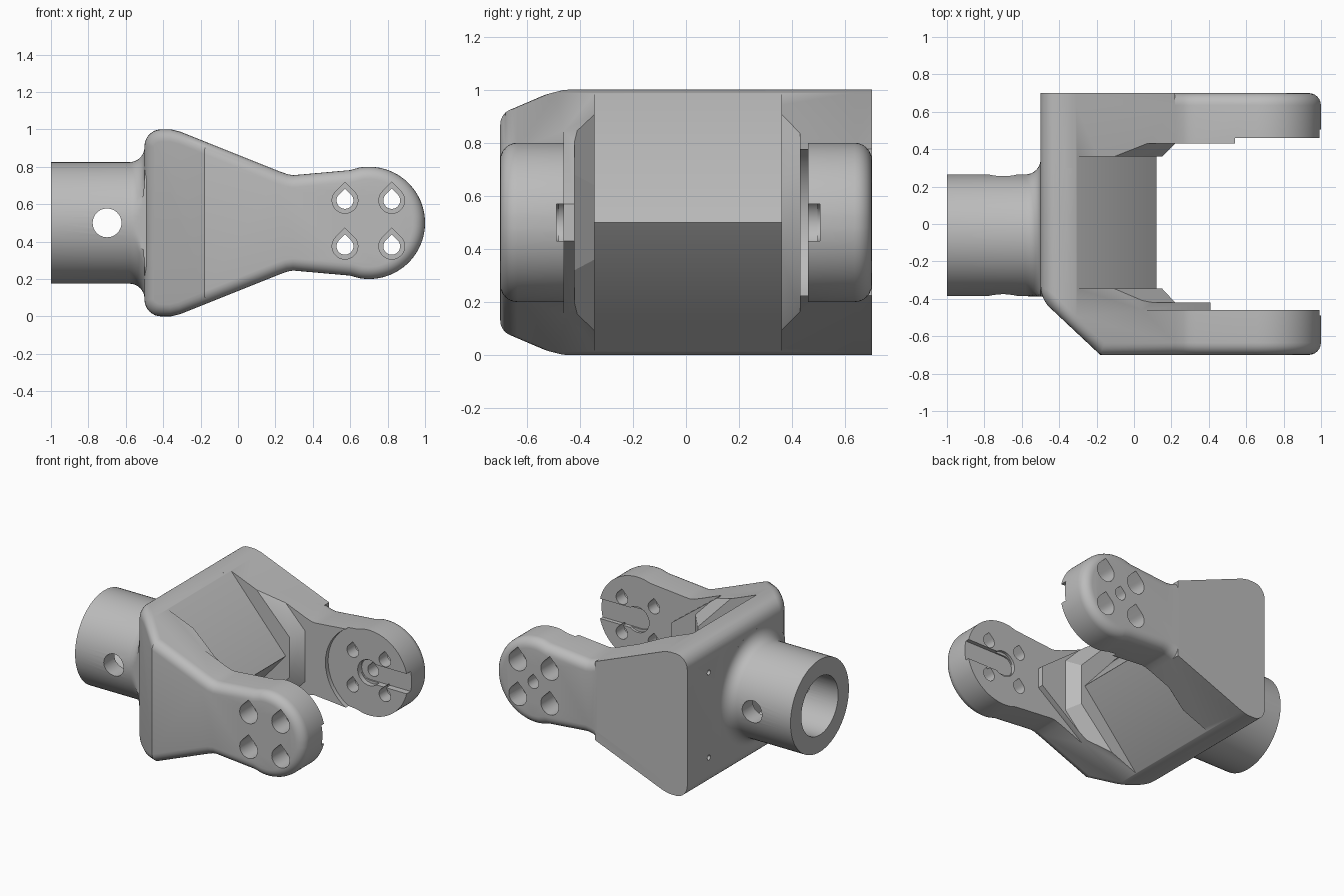
import bpy, bmesh
from math import sin, cos, pi, radians
from mathutils import Matrix

if "Cube" in bpy.data.objects:
    bpy.data.objects.remove(bpy.data.objects["Cube"], do_unlink=True)

MID = 0.5  # height of the symmetry plane

grey = bpy.data.materials.new("machined grey")
grey.use_nodes = True
grey.diffuse_color = (0.5, 0.5, 0.5, 1)
grey.node_tree.nodes["Principled BSDF"].inputs["Base Color"].default_value = (0.5, 0.5, 0.5, 1)


def to_object(name, bm):
    bmesh.ops.recalc_face_normals(bm, faces=bm.faces)
    mesh = bpy.data.meshes.new(name)
    bm.to_mesh(mesh)
    bm.free()
    mesh.materials.append(grey)
    ob = bpy.data.objects.new(name, mesh)
    bpy.context.collection.objects.link(ob)
    return ob


def loft(sections):
    """Solid through (x, z) outlines placed at successive y values."""
    bm = bmesh.new()
    rings = [[bm.verts.new((x, y, z)) for x, z in pts] for pts, y in sections]
    n = len(rings[0])
    for a, b in zip(rings, rings[1:]):
        for i in range(n):
            j = (i + 1) % n
            bm.faces.new((a[i], a[j], b[j], b[i]))
    bm.faces.new(rings[0])
    bm.faces.new(rings[-1])
    bmesh.ops.recalc_face_normals(bm, faces=bm.faces)
    return bm


def prism(name, pts, y0, y1):
    return to_object(name, loft([(pts, y0), (pts, y1)]))


def arc(cx, cz, r, a0, a1, n):
    return [(cx + r * cos(radians(a0 + (a1 - a0) * i / n)),
             cz + r * sin(radians(a0 + (a1 - a0) * i / n))) for i in range(n + 1)]


def circle(cx, cz, r, n=48):
    return arc(cx, cz, r, 0, 360, n)[:-1]


def teardrop(cx, cz, r):
    return arc(cx, cz, r, 135, 405, 24) + [(cx, cz + r * 1.414)]


def mirrored(upper):
    """Close an upper half outline with its reflection below the middle."""
    return upper + [(x, 2 * MID - z) for x, z in reversed(upper)]


def spin(name, profile, n=64):
    """Revolve (x, radius) points about the socket axis."""
    bm = bmesh.new()
    rings = [[bm.verts.new((x, -0.06 + r * cos(2 * pi * i / n), MID + r * sin(2 * pi * i / n)))
              for i in range(n)] for x, r in profile]
    for a, b in zip(rings, rings[1:]):
        for i in range(n):
            j = (i + 1) % n
            bm.faces.new((a[i], a[j], b[j], b[i]))
    bm.faces.new(rings[0])
    bm.faces.new(rings[-1])
    return to_object(name, bm)


def combine(target, tool, op):
    mod = target.modifiers.new("join", "BOOLEAN")
    mod.operation, mod.solver, mod.object = op, "EXACT", tool
    tool.hide_render = True
    with bpy.context.temp_override(object=target, active_object=target):
        bpy.ops.object.modifier_apply(modifier=mod.name)
    bpy.data.objects.remove(tool, do_unlink=True)


# Side outline shared by the base block and both arms
shoulder = arc(-0.41, 0.91, 0.09, 180, 90, 8) + [(-0.36, 1.0), (-0.31, 0.988), (0.22, 0.776)]
tip = [(0.265, 0.76), (0.295, 0.755), (0.33, 0.758), (0.6, 0.782)] + arc(0.7, MID, 0.3, 100, 4, 28)
bm = loft([(mirrored(shoulder + tip), -0.7), (mirrored(shoulder + tip), 0.7)])

# Slanted front corner of the base block
cut = bmesh.ops.bisect_plane(bm, geom=bm.verts[:] + bm.edges[:] + bm.faces[:],
                             plane_co=(-0.5, -0.4, 0), plane_no=(-0.30, -0.32, 0), clear_outer=True)
rim = [e for e in cut["geom_cut"] if isinstance(e, bmesh.types.BMEdge)]
bmesh.ops.edgeloop_fill(bm, edges=rim)
bmesh.ops.recalc_face_normals(bm, faces=bm.faces)

# Rounded outer rims
outer = {f for f in bm.faces if abs(f.normal.y) > 0.5}
rims = [e for e in bm.edges if sum(f in outer for f in e.link_faces) == 1]
bmesh.ops.bevel(bm, geom=rims, offset=0.065, offset_type="OFFSET", segments=6,
                profile=0.5, affect="EDGES", clamp_overlap=False)
fork = to_object("fork_bracket", bm)

# Sharp-edged rear plate
combine(fork, prism("rear_plate", mirrored(shoulder), 0.3, 0.7), "UNION")

# Void between the arms, leaving a ridge-shaped web
far = [(1.2, 1.18), (1.2, MID)]


def void(upper):
    """Outline open to the right, following the given upper edge."""
    return mirrored([(1.2, 1.18)] + upper)


web = void([(-0.475, 1.18), (0.12, MID + 0.0005)])
combine(fork, prism("web_cutter", web, -0.345, 0.36), "DIFFERENCE")

# Chamfered thick pads where the arms leave the web
pad_in = void([(-0.37, 1.18), (0.15, 0.64)])
pad_out = void([(-0.26, 1.18), (0.22, 0.68)])
pads = loft([(pad_out, -0.42), (pad_in, -0.345), (pad_in, 0.36), (pad_out, 0.43)])
combine(fork, to_object("pad_cutter", pads), "DIFFERENCE")

# Thinner inner faces near the arm tips
thin = void([(-0.29, 1.1), (0.41, 0.57)])
combine(fork, prism("front_recess", thin, -0.46, 0), "DIFFERENCE")
combine(fork, prism("rear_recess", circle(0.7, MID, 0.32), 0, 0.46), "DIFFERENCE")

# Horn slots, open at the tips
for side, depth in ((-1, 0.488), (1, 0.505)):
    slot = arc(0.68, MID, 0.07, 90, 270, 16) + [(1.2, 0.43), (1.2, 0.57)]
    combine(fork, prism("slot", slot, side * 0.1, side * depth), "DIFFERENCE")
    hub = circle(0.7, MID, 0.09, 32)
    combine(fork, prism("hub", hub, side * 0.1, side * (depth - 0.01)), "DIFFERENCE")

# Teardrop screw holes with outer counterbores
for x in (0.572, 0.822):
    for z in (0.375, 0.62):
        combine(fork, prism("screw_hole", teardrop(x, z, 0.045), -1, 1), "DIFFERENCE")
        for side in (-1, 1):
            bore = prism("counterbore", teardrop(x, z, 0.069), side * 0.55, side * 0.8)
            combine(fork, bore, "DIFFERENCE")
combine(fork, prism("centre_hole", teardrop(0.7, MID, 0.042), 0.2, 0.8), "DIFFERENCE")

# Tube socket with a flared root, flattened on the front side
flare = [(x, r - MID) for x, r in arc(-0.58, 0.905, 0.08, 270, 360, 8)]
tube = spin("tube_socket", [(-1, 0.325)] + flare + [(-0.45, 0.405)])
for v in tube.data.vertices:
    v.co.y = max(v.co.y, -0.387)
combine(fork, tube, "UNION")
combine(fork, spin("tube_bore", [(-1.1, 0.205), (-0.5, 0.205)]), "DIFFERENCE")
combine(fork, prism("cross_hole", circle(-0.7, MID, 0.077), -0.8, 0.8), "DIFFERENCE")

# Pin holes in the back of the block
for z in (0.2, 0.8):
    bm = bmesh.new()
    place = Matrix.Translation((-0.5, 0.46, z)) @ Matrix.Rotation(pi / 2, 4, "Y")
    bmesh.ops.create_cone(bm, cap_ends=True, segments=16, radius1=0.018, radius2=0.018,
                          depth=0.2, matrix=place)
    combine(fork, to_object("pin_hole", bm), "DIFFERENCE")

bpy.ops.object.select_all(action="DESELECT")
fork.select_set(True)
bpy.context.view_layer.objects.active = fork
bpy.ops.object.shade_smooth_by_angle(angle=radians(30))
